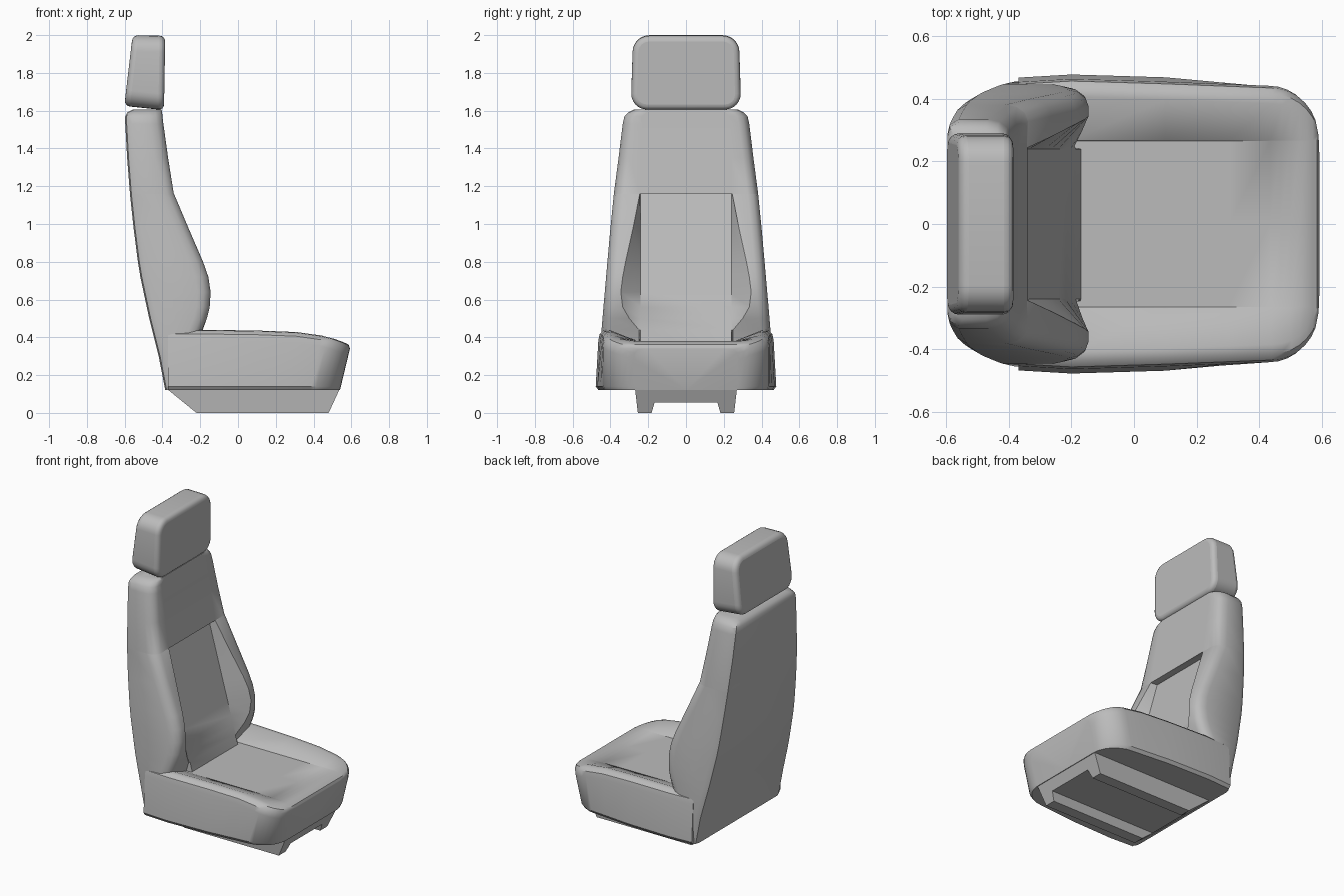
import bpy, bmesh, math

cube = bpy.data.objects.get("Cube")
if cube:
    bpy.data.objects.remove(cube, do_unlink=True)

grey = bpy.data.materials.new("seat grey")
grey.use_nodes = True
color = (0.5, 0.5, 0.5, 1)
grey.diffuse_color = color
grey.node_tree.nodes["Principled BSDF"].inputs["Base Color"].default_value = color


def finish(name, bm, angle=35):
    bmesh.ops.recalc_face_normals(bm, faces=bm.faces)
    mesh = bpy.data.meshes.new(name)
    bm.to_mesh(mesh)
    bm.free()
    mesh.materials.append(grey)
    ob = bpy.data.objects.new(name, mesh)
    bpy.context.collection.objects.link(ob)
    bpy.ops.object.select_all(action='DESELECT')
    ob.select_set(True)
    bpy.context.view_layer.objects.active = ob
    bpy.ops.object.shade_smooth_by_angle(angle=math.radians(angle))
    return ob


def loft(name, halves, angle=35):
    """Skin half sections (y > 0), mirrored across y, with capped ends."""
    bm = bmesh.new()
    rings = []
    for half in halves:
        full = half + [(x, -y, z) for x, y, z in reversed(half)]
        rings.append([bm.verts.new(p) for p in full])
    n = len(rings[0])
    for a, b in zip(rings, rings[1:]):
        for i in range(n):
            j = (i + 1) % n
            bm.faces.new((a[i], a[j], b[j], b[i]))
    bm.faces.new(rings[0])
    bm.faces.new(rings[-1])
    return finish(name, bm, angle)


def lerp_table(table, t):
    for (a, va), (b, vb) in zip(table, table[1:]):
        if t <= b:
            return va + (vb - va) * max(0, (t - a) / (b - a))
    return table[-1][1]


# Backrest: height, back x, bolster front x, half width, bolster inner y
levels = [
    (0.12, -0.385, -0.25, 0.455, 0.25), (0.30, -0.42, -0.23, 0.455, 0.25),
    (0.44, -0.455, -0.19, 0.447, 0.25), (0.50, -0.47, -0.165, 0.442, 0.30),
    (0.56, -0.483, -0.15, 0.437, 0.335), (0.64, -0.50, -0.145, 0.43, 0.345),
    (0.72, -0.517, -0.157, 0.423, 0.335), (0.80, -0.53, -0.185, 0.416, 0.32),
    (0.98, -0.553, -0.263, 0.40, 0.28), (1.158, -0.572, -0.338, 0.382, 0.245),
    (1.16, -0.572, -0.34, 0.382, 0.245), (1.35, -0.587, -0.37, 0.357, 0.24),
    (1.53, -0.597, -0.395, 0.335, 0.235), (1.57, -0.597, -0.40, 0.326, 0.23),
    (1.592, -0.585, -0.402, 0.305, 0.21), (1.606, -0.555, -0.405, 0.275, 0.19)]
sections = []
for z, back, front, w, inner in levels:
    panel = front if z > 1.159 else -0.385 + (1.16 - z) * 0.276
    r = 0.025
    sections.append([
        (back, w - 2 * r, z), (back + 0.3 * r, w - 0.7 * r, z), (back + 1.5 * r, w, z),
        (front - 0.07, w, z), (front - 0.035, w - 0.008, z),
        (front - 0.01, w - 0.027, z), (front, w - 0.055, z),
        (front, inner, z), (panel, min(0.24, inner), z)])
loft("backrest", sections)

# Seat cushion: stations along its length, with rounded front corners
stations = [(-0.37, 0.462), (-0.2, 0.472), (0.1, 0.463), (0.3, 0.455)]
for k in range(9):
    a = math.radians(90 * k / 8)
    stations.append((0.43 + 0.165 * math.sin(a), 0.285 + 0.165 * math.cos(a)))
edge_height = [(-0.2, 0.44), (0.1, 0.436), (0.3, 0.428), (0.42, 0.412),
               (0.5, 0.392), (0.56, 0.372), (0.585, 0.36), (0.595, 0.34)]
sections = []
for x, w in stations:
    top = lerp_table(edge_height, x)
    f = min(1, max(0, (x - 0.1) / 0.4))
    mid = min(0.38, top)
    inner = min(0.265, w - 0.08)
    low = w + 0.006 - 0.016 * f
    half = [(0, mid), (inner, mid), (inner + 0.003, mid + 0.08 * (top - mid)),
            (w - 0.065, top), (w - 0.035, top - 0.004),
            (w - 0.015, top - 0.022), (w - 0.008, top - 0.055),
            (low, 0.14), (low - 0.015, 0.12), (0, 0.12)]
    sections.append([(x - f * 0.24 * (0.35 - z), max(y, 0.001), z) for y, z in half])
loft("seat_cushion", sections)


# Headrest: tapered block with rounded corners and soft edges
bm = bmesh.new()
ends = []
for low, high, drop in (((-0.602, 1.625), (-0.558, 2.0), 0), ((-0.392, 1.603), (-0.385, 1.996), 0)):
    ends.append([bm.verts.new((x, s * y, z)) for (x, z), y, s in
                 ((low, 0.292, -1), (low, 0.292, 1), (high, 0.28, 1), (high, 0.28, -1))])
for i in range(4):
    j = (i + 1) % 4
    bm.faces.new((ends[0][i], ends[0][j], ends[1][j], ends[1][i]))
caps = [bm.faces.new(e) for e in ends]
cross = [e for e in bm.edges if abs(e.verts[0].co.x - e.verts[1].co.x) > 0.1]
bmesh.ops.bevel(bm, geom=cross, offset=0.085, segments=6, profile=0.5, affect='EDGES')
headrest = finish("headrest", bm)
bevel = headrest.modifiers.new("soft edges", 'BEVEL')
bevel.width = 0.03
bevel.segments = 4
bevel.limit_method = 'ANGLE'
bevel.angle_limit = math.radians(50)


# Base: two tapered rails joined by a raised centre plate
def tapered_bar(name, y_top, y_bottom, z_bottom):
    bm = bmesh.new()
    t = (0.13 - z_bottom) / 0.13
    spans = [((-0.38, 0.54), y_top, 0.13),
             ((-0.38 + 0.16 * t, 0.54 - 0.06 * t), y_bottom, z_bottom)]
    rings = [[bm.verts.new((x, y, z)) for x, y in
              ((xs[0], ys[0]), (xs[1], ys[0]), (xs[1], ys[1]), (xs[0], ys[1]))]
             for xs, ys, z in spans]
    for i in range(4):
        j = (i + 1) % 4
        bm.faces.new((rings[0][i], rings[0][j], rings[1][j], rings[1][i]))
    for ring in rings:
        bm.faces.new(ring)
    finish(name, bm, 20)


for side, s in (("left", 1), ("right", -1)):
    tapered_bar(side + "_rail", (s * 0.145, s * 0.27), (s * 0.182, s * 0.255), 0)
tapered_bar("centre_plate", (-0.17, 0.17), (-0.17, 0.17), 0.055)
